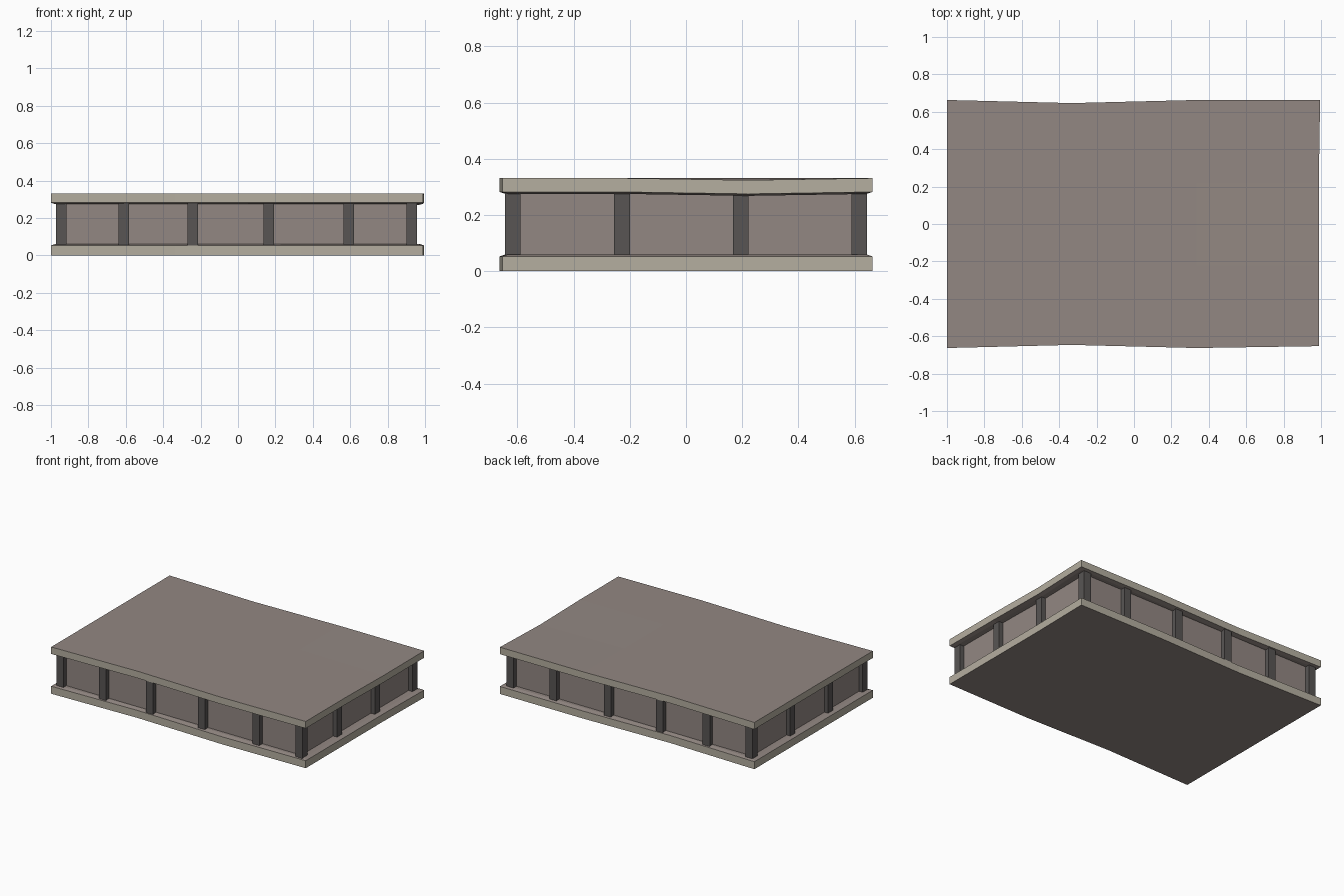
import bpy, bmesh
from mathutils import Vector

if "Cube" in bpy.data.objects:
    bpy.data.objects.remove(bpy.data.objects["Cube"])


def material(name, rgb):
    m = bpy.data.materials.new(name)
    m.diffuse_color = (*rgb, 1)
    m.use_nodes = True
    m.node_tree.nodes["Principled BSDF"].inputs["Base Color"].default_value = m.diffuse_color
    return m


PANEL = material("warm grey panel", (0.29, 0.245, 0.225))
EDGE = material("pale stone edge", (0.46, 0.425, 0.35))
POST = material("dark grey post", (0.098, 0.091, 0.088))


def finish(bm, name, mats):
    bmesh.ops.recalc_face_normals(bm, faces=bm.faces[:])
    me = bpy.data.meshes.new(name)
    bm.to_mesh(me)
    bm.free()
    for m in mats:
        me.materials.append(m)
    ob = bpy.data.objects.new(name, me)
    bpy.context.collection.objects.link(ob)
    return ob


def box(name, lo, hi, mat):
    bm = bmesh.new()
    bmesh.ops.create_cube(bm, size=1)
    for v in bm.verts:
        v.co = Vector([lo[i] if v.co[i] < 0 else hi[i] for i in range(3)])
    return finish(bm, name, [mat])


# Slightly uneven slab: 3 x 3 cells, worn inward at a few edge points
def slab(name, z0, z1, inner_up):
    bm = bmesh.new()
    bmesh.ops.create_grid(bm, x_segments=3, y_segments=3, size=1)
    for v in bm.verts:
        gx, gy = v.co.x, v.co.y
        x, y, z = gx, gy * 0.663, z0
        if abs(gy) > 0.9 and -0.5 < gx < 0:
            y *= 0.975
        if gx > 0.9:
            x = 0.995 if gy > 0.9 else 0.988
            if gy < -0.9:
                y += 0.01
        if gx > 0.9 and 0 < gy < 0.5:
            z -= 0.007 if z0 > 0.1 else 0
        v.co = (x, y, z)
    ext = bmesh.ops.extrude_face_region(bm, geom=bm.faces[:])
    for g in ext["geom"]:
        if isinstance(g, bmesh.types.BMVert):
            g.co.z += z1 - z0
    bmesh.ops.recalc_face_normals(bm, faces=bm.faces[:])
    # Rim colour on the sides only
    for f in bm.faces:
        f.material_index = 1 if abs(f.normal.z) < 0.5 else 0
    # Inner side has a shallow raised bevel behind the rim
    inner = [f for f in bm.faces if (f.normal.z > 0.5) == inner_up and abs(f.normal.z) > 0.5]
    bmesh.ops.inset_region(bm, faces=inner, thickness=0.03, depth=0.007)
    finish(bm, name, [PANEL, EDGE])


slab("bottom_slab", 0.0, 0.053, True)
slab("top_slab", 0.282, 0.331, False)

# Recessed core between the slabs
box("core_walls", (-0.945, -0.612, 0.045), (0.925, 0.612, 0.29), PANEL)

# Posts around the perimeter
xs = (-0.945, -0.61, -0.242, 0.165, 0.592, 0.928)
ys = (-0.618, -0.228, 0.195, 0.617)
spots = [(x, s * 0.616) for x in xs for s in (-1, 1)]
spots += [(x, y) for x in (xs[0], xs[-1]) for y in ys[1:-1]]
for i, (x, y) in enumerate(spots):
    box(f"post_{i + 1}", (x - 0.028, y - 0.028, 0.05), (x + 0.028, y + 0.028, 0.287), POST)
